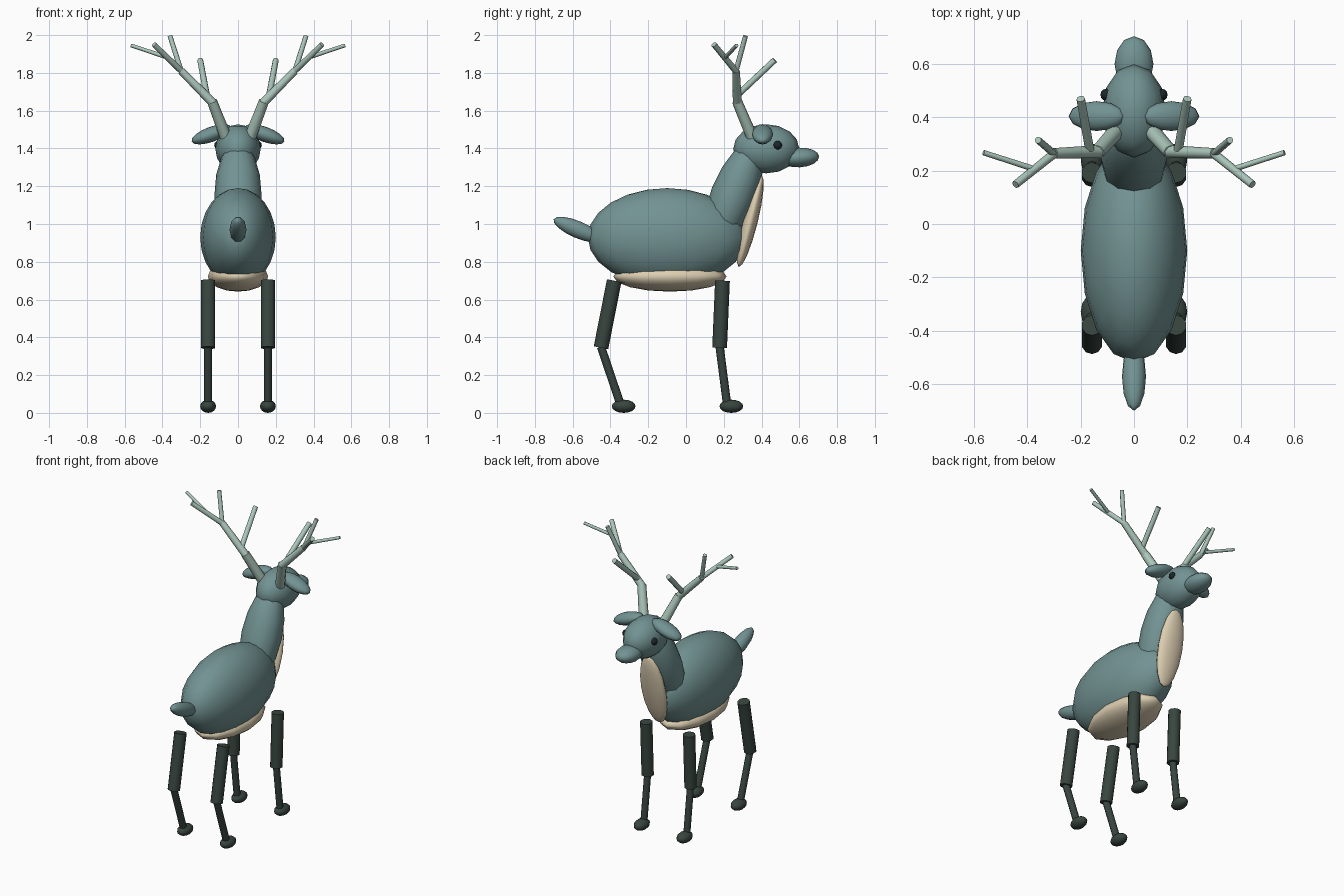
import bpy
from math import radians
from mathutils import Vector

if "Cube" in bpy.data.objects:
    bpy.data.objects.remove(bpy.data.objects["Cube"])


def material(name, rgb):
    m = bpy.data.materials.new(name)
    m.diffuse_color = (*rgb, 1)
    m.use_nodes = True
    m.node_tree.nodes["Principled BSDF"].inputs["Base Color"].default_value = m.diffuse_color
    return m


COAT = material("coat", (0.17, 0.29, 0.29))
CREAM = material("cream", (0.72, 0.62, 0.44))
DARK = material("dark_leg", (0.04, 0.06, 0.05))
HORN = material("horn", (0.41, 0.57, 0.50))
EYE = material("eye", (0.01, 0.02, 0.025))


def finish(name, mat, angle):
    ob = bpy.context.object
    ob.name = name
    ob.data.materials.append(mat)
    bpy.ops.object.shade_smooth_by_angle(angle=radians(angle))
    return ob


def ellipsoid(name, loc, radii, mat, rot=(0, 0, 0), seg=12, rings=8):
    bpy.ops.mesh.primitive_uv_sphere_add(
        segments=seg, ring_count=rings, radius=1, location=loc,
        rotation=[radians(a) for a in rot])
    bpy.context.object.scale = radii
    return finish(name, mat, 60)


def limb(name, a, b, r1, r2, mat, sides=10):
    a, b = Vector(a), Vector(b)
    d = b - a
    bpy.ops.mesh.primitive_cone_add(
        vertices=sides, radius1=r1, radius2=r2, depth=d.length,
        location=(a + b) / 2, rotation=d.to_track_quat('Z', 'Y').to_euler())
    return finish(name, mat, 50)


# Body, neck and head
ellipsoid("body", (0, -0.10, 0.93), (0.20, 0.42, 0.26), COAT, seg=16, rings=12)
ellipsoid("belly", (0, -0.085, 0.722), (0.16, 0.30, 0.08), CREAM)
ellipsoid("neck", (0, 0.25, 1.15), (0.125, 0.12, 0.31), COAT, (-22, 0, 0))
ellipsoid("chest", (0, 0.34, 1.015), (0.09, 0.04, 0.25), CREAM, (-14, 0, 0))
ellipsoid("head", (0, 0.425, 1.398), (0.12, 0.175, 0.13), COAT)
ellipsoid("muzzle", (0, 0.60, 1.352), (0.073, 0.105, 0.052), COAT, (3, 0, 0))
ellipsoid("tail", (0, -0.572, 0.97), (0.045, 0.14, 0.045), COAT, (-23, 0, 0))

# Antler pieces on the right side: start, end, start radius, end radius
ANTLER = {
    "base": ((0.065, 0.35, 1.46), (0.137, 0.27, 1.65), 0.031, 0.027),
    "beam": ((0.132, 0.272, 1.64), (0.30, 0.265, 1.81), 0.024, 0.02),
    "top": ((0.295, 0.268, 1.805), (0.445, 0.148, 1.95), 0.017, 0.015),
    "front_tine": ((0.165, 0.27, 1.68), (0.20, 0.47, 1.868), 0.017, 0.016),
    "upper_tine": ((0.298, 0.262, 1.80), (0.36, 0.315, 1.995), 0.014, 0.013),
    "outer_tine": ((0.37, 0.205, 1.88), (0.565, 0.268, 1.945), 0.011, 0.01),
}

for side, s in (("right", 1), ("left", -1)):
    # Ears and eyes
    ellipsoid(f"{side}_ear", (s * 0.14, 0.405, 1.475), (0.112, 0.056, 0.04),
              COAT, (0, s * 20, 0))
    ellipsoid(f"{side}_eye", (s * 0.103, 0.485, 1.417), (0.023, 0.023, 0.023), EYE)

    # Antlers
    for part, (a, b, r1, r2) in ANTLER.items():
        limb(f"{side}_antler_{part}", (s * a[0], a[1], a[2]),
             (s * b[0], b[1], b[2]), r1, r2, HORN, 8)

    # Legs: hip, knee, ankle and hoof positions along y
    for end, hip, knee, ankle, hoof in (("front", 0.193, 0.178, 0.218, 0.24),
                                        ("back", -0.38, -0.45, -0.345, -0.33)):
        x = s * 0.158
        limb(f"{side}_{end}_upper_leg", (x, knee, 0.345), (x, hip, 0.70),
             0.039, 0.039, DARK)
        limb(f"{side}_{end}_lower_leg", (x, ankle, 0.04), (x, knee, 0.35),
             0.022, 0.022, DARK)
        ellipsoid(f"{side}_{end}_hoof", (x, hoof, 0.035), (0.042, 0.063, 0.035), DARK)
